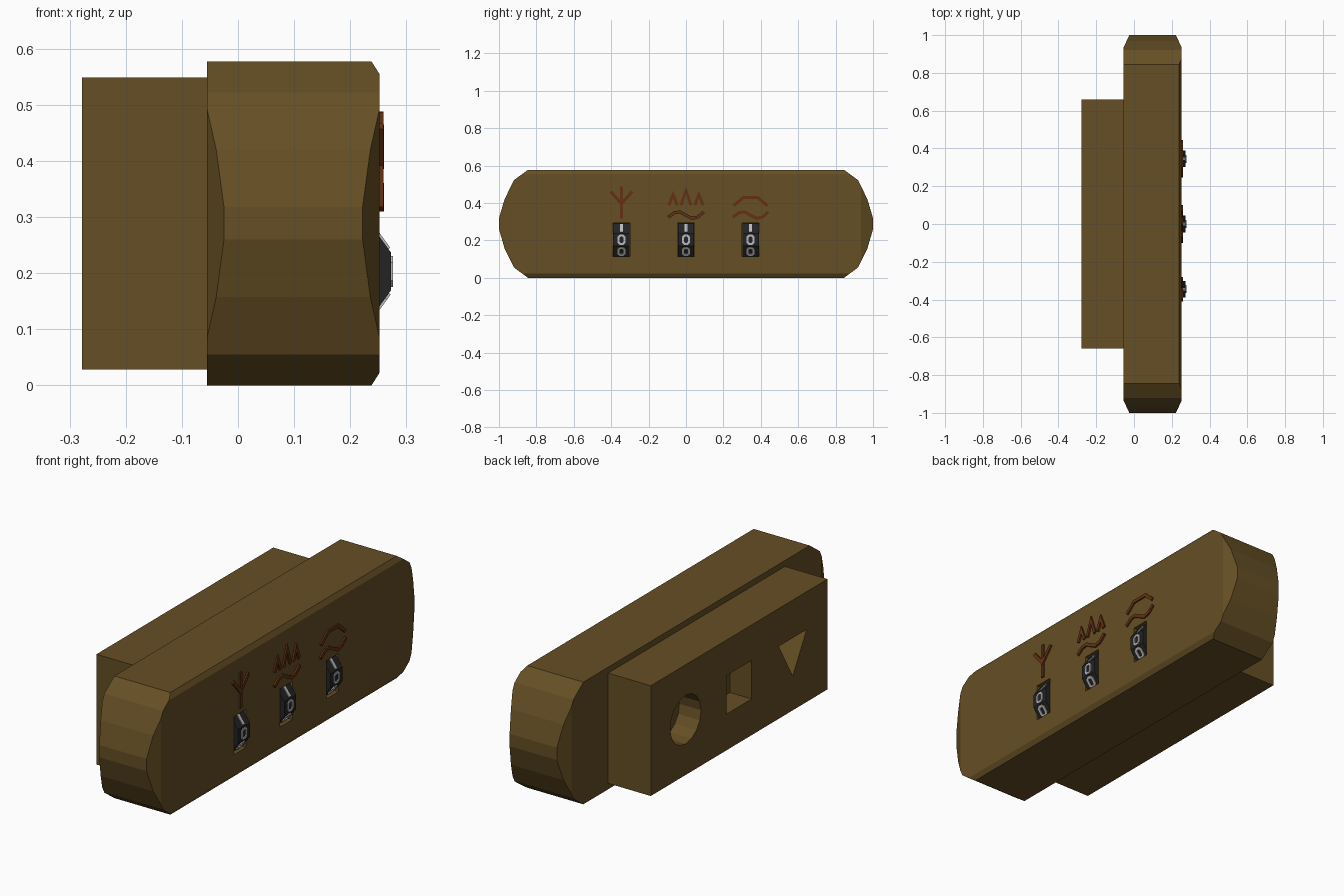
import bpy, bmesh, math
from mathutils import Vector, Matrix

if "Cube" in bpy.data.objects:
    bpy.data.objects.remove(bpy.data.objects["Cube"])


def material(name, rgb):
    m = bpy.data.materials.new(name)
    m.diffuse_color = (*rgb, 1)
    m.use_nodes = True
    m.node_tree.nodes["Principled BSDF"].inputs["Base Color"].default_value = m.diffuse_color
    return m


BROWN = material("brown_wood", (0.130, 0.077, 0.018))
RUST = material("rust_inlay", (0.125, 0.030, 0.006))
BLACK = material("black_dial", (0.017, 0.017, 0.018))
GREY = material("grey_mark", (0.50, 0.50, 0.50))


def finish(name, bm, mat):
    bmesh.ops.recalc_face_normals(bm, faces=bm.faces[:])
    me = bpy.data.meshes.new(name)
    bm.to_mesh(me)
    bm.free()
    me.materials.append(mat)
    ob = bpy.data.objects.new(name, me)
    bpy.context.collection.objects.link(ob)
    return ob


def prism_bm(pts, lo, hi, axis="x"):
    # extrude a closed profile: (y, z) along x, or (x, z) along y
    bm = bmesh.new()
    put = (lambda p, t: (t, p[0], p[1])) if axis == "x" else (lambda p, t: (p[0], t, p[1]))
    a = [bm.verts.new(put(p, lo)) for p in pts]
    b = [bm.verts.new(put(p, hi)) for p in pts]
    bm.faces.new(a)
    bm.faces.new(b)
    n = len(pts)
    for i in range(n):
        j = (i + 1) % n
        bm.faces.new((a[i], a[j], b[j], b[i]))
    return bm


def ngon(n, r, cy, cz, start):
    return [(cy + r * math.cos(start + i * math.tau / n),
             cz + r * math.sin(start + i * math.tau / n)) for i in range(n)]


def rect(cy, cz, w, h):
    return [(cy - w / 2, cz - h / 2), (cy + w / 2, cz - h / 2),
            (cy + w / 2, cz + h / 2), (cy - w / 2, cz + h / 2)]


def stroke(bm, pts, width, lo, hi, closed=False):
    # mitred strip following a path in the y-z plane
    pts = [Vector(p) for p in pts]
    n = len(pts)
    rings = []
    for i, p in enumerate(pts):
        d0 = p - pts[i - 1] if (closed or i > 0) else pts[1] - p
        d1 = pts[(i + 1) % n] - p if (closed or i < n - 1) else d0
        n0 = Vector((-d0.y, d0.x)).normalized()
        n1 = Vector((-d1.y, d1.x)).normalized()
        m = (n0 + n1).normalized()
        m *= width / 2 / max(m.dot(n0), 0.4)
        rings.append([bm.verts.new((x, q.x, q.y)) for q, x in
                      ((p - m, lo), (p + m, lo), (p + m, hi), (p - m, hi))])
    for i in range(n if closed else n - 1):
        r, s = rings[i], rings[(i + 1) % n]
        for k in range(4):
            l = (k + 1) % 4
            bm.faces.new((r[k], r[l], s[l], s[k]))
    if not closed:
        bm.faces.new(rings[0])
        bm.faces.new(rings[-1])


def cut(target, cutter):
    cutter.hide_render = True
    mod = target.modifiers.new("cut", "BOOLEAN")
    mod.operation = "DIFFERENCE"
    mod.solver = "EXACT"
    mod.object = cutter
    bpy.context.view_layer.objects.active = target
    bpy.ops.object.modifier_apply(modifier=mod.name)
    bpy.data.objects.remove(cutter)


# main body: rounded-end profile with planar chamfers
half = [(0.845, 0), (0.92, 0.055), (0.97, 0.157), (1, 0.26),
        (1, 0.318), (0.97, 0.42), (0.92, 0.522), (0.845, 0.577)]
bm = prism_bm(half + [(-y, z) for y, z in reversed(half)], -0.055, 0.252)
planes = [((0.238, 0, 0.577), (0.022, 0, 0.014)), ((0.238, 0, 0), (0.022, 0, -0.014))]
for s in (-1, 1):
    planes += [((0.252, s * 0.935, 0), (0.065, s * 0.03, 0)),
               ((-0.055, s * 0.935, 0), (-0.065, s * 0.03, 0))]
for co, no in planes:
    bmesh.ops.bisect_plane(bm, geom=bm.verts[:] + bm.edges[:] + bm.faces[:],
                           plane_co=co, plane_no=Vector(no).normalized(), clear_outer=True)
    bmesh.ops.edgeloop_fill(bm, edges=[e for e in bm.edges if e.is_boundary])
body = finish("body", bm, BROWN)

# rear block with round, square and triangular sockets
block = finish("rear_block", prism_bm(rect(0, 0.2885, 1.32, 0.521), -0.278, -0.05), BROWN)
for shape in (ngon(16, 0.115, 0.40, 0.29, 0), rect(0, 0.29, 0.186, 0.182),
              ngon(3, 0.12, -0.40, 0.31, -math.pi / 2)):
    cut(block, finish("socket_cutter", prism_bm(shape, -0.4, -0.165), BROWN))

# ten-sided dials in slots, with ring and bar marks
CX, CZ, R = 0.169, 0.203, 0.109
FACE = CX + R * math.cos(math.pi / 10)
for i, cy in enumerate((-0.345, 0, 0.345)):
    cut(body, finish("slot_cutter", prism_bm(rect(cy, CZ, 0.092, 0.18), 0.05, 0.4), BROWN))
    finish(f"dial_{i + 1}", prism_bm(ngon(10, R, CX, CZ, math.pi / 10),
                                     cy - 0.044, cy + 0.044, "y"), BLACK)
    for side, label in ((-1, "lower_ring"), (0, "front_ring"), (1, "upper_bar")):
        bm = bmesh.new()
        if side == 1:
            stroke(bm, [(cy, CZ - 0.026), (cy, CZ + 0.026)], 0.014, FACE - 0.002, FACE + 0.004)
        else:
            oval = [(cy + y, CZ + z) for y, z in
                    ((0.016, -0.014), (0.016, 0.014), (0.008, 0.022), (-0.008, 0.022),
                     (-0.016, 0.014), (-0.016, -0.014), (-0.008, -0.022), (0.008, -0.022))]
            stroke(bm, oval, 0.011, FACE - 0.002, FACE + 0.004, True)
        bmesh.ops.rotate(bm, verts=bm.verts[:], cent=(CX, cy, CZ),
                         matrix=Matrix.Rotation(-side * math.pi / 5, 3, "Y"))
        finish(f"{label}_mark_{i + 1}", bm, GREY)

# inlaid symbols above the dials
wave = [(-0.095, 0.324), (-0.062, 0.348), (-0.032, 0.352), (0, 0.334),
        (0.032, 0.318), (0.062, 0.324), (0.095, 0.352)]
symbols = {
    "branch_symbol": (-0.345, [[(0, 0.318), (0, 0.487)],
                               [(-0.058, 0.462), (0, 0.395), (0.058, 0.462)]]),
    "peaks_symbol": (0, [[(y - w, 0.388), (y, top), (y + w, 0.388)]
                         for y, w, top in ((-0.069, 0.022, 0.445), (0, 0.026, 0.468),
                                           (0.069, 0.022, 0.445))] + [wave]),
    "arch_symbol": (0.345, [[(-0.09, 0.385), (-0.04, 0.428), (0.04, 0.428), (0.09, 0.385)],
                            wave]),
}
for name, (cy, paths) in symbols.items():
    bm = bmesh.new()
    for k, path in enumerate(paths):
        stroke(bm, [(cy + y, z) for y, z in path], 0.016, 0.246, 0.259 + 0.0005 * k)
    finish(name, bm, RUST)
